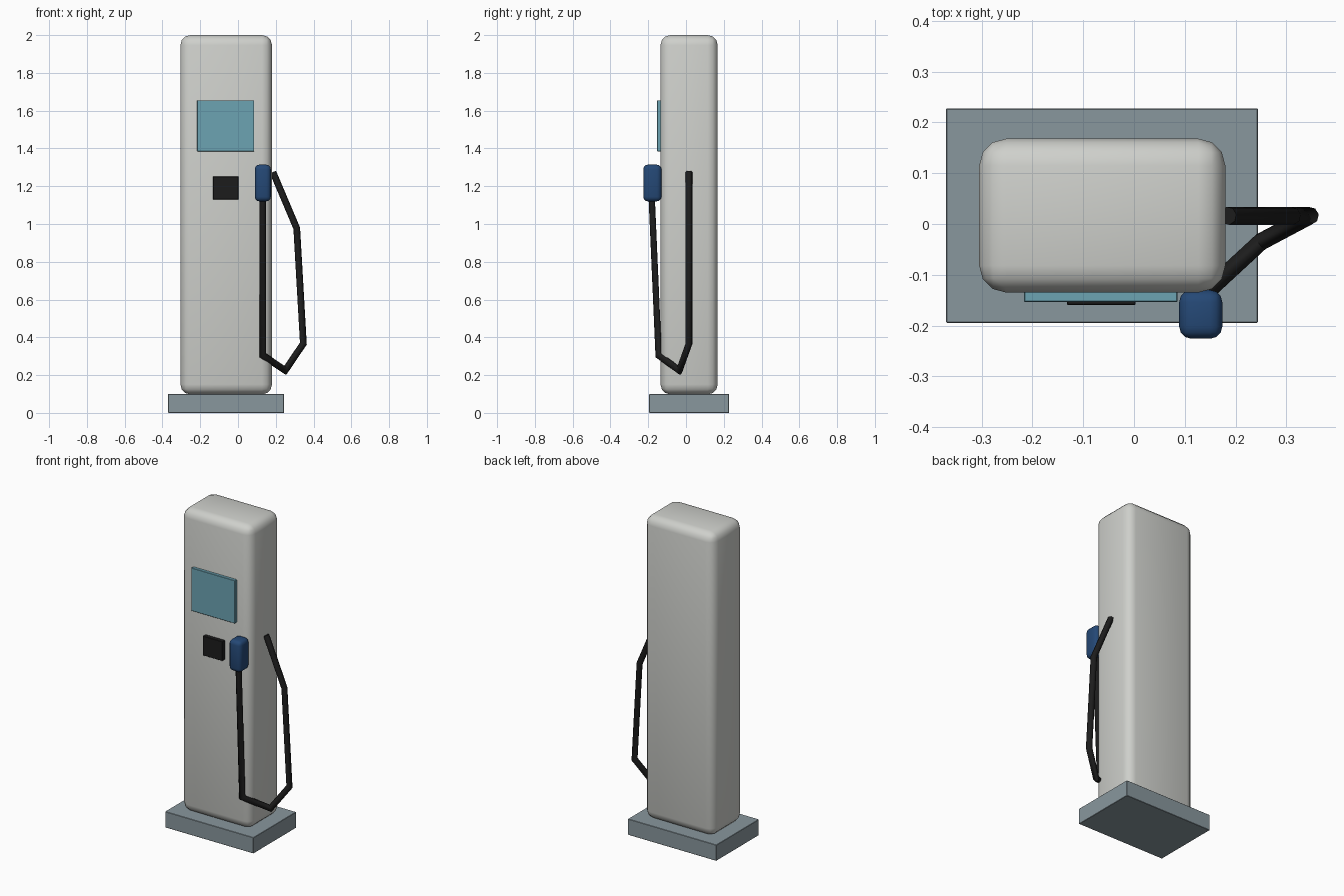
import bpy, bmesh, math
from mathutils import Vector

if "Cube" in bpy.data.objects:
    bpy.data.objects.remove(bpy.data.objects["Cube"])


def material(name, rgb):
    m = bpy.data.materials.new(name)
    m.diffuse_color = (*rgb, 1)
    m.use_nodes = True
    m.node_tree.nodes["Principled BSDF"].inputs["Base Color"].default_value = m.diffuse_color
    return m


WHITE = material("warm white", (0.62, 0.63, 0.60))
GREY = material("slate grey", (0.25, 0.31, 0.34))
TEAL = material("screen teal", (0.15, 0.37, 0.45))
BLUE = material("navy blue", (0.018, 0.065, 0.18))
BLACK = material("black", (0.012, 0.012, 0.012))


def finish(name, bm, mat, angle):
    mesh = bpy.data.meshes.new(name)
    bm.to_mesh(mesh)
    bm.free()
    mesh.materials.append(mat)
    ob = bpy.data.objects.new(name, mesh)
    bpy.context.collection.objects.link(ob)
    bpy.ops.object.select_all(action='DESELECT')
    ob.select_set(True)
    bpy.context.view_layer.objects.active = ob
    if angle:
        bpy.ops.object.shade_smooth_by_angle(angle=math.radians(angle))
    return ob


def box(name, lo, hi, mat, bevel=0, segments=1):
    """Box between two corners, with optionally rounded edges."""
    lo, hi = Vector(lo), Vector(hi)
    bm = bmesh.new()
    bmesh.ops.create_cube(bm, size=1)
    for v in bm.verts:
        v.co = (lo + hi) / 2 + v.co * (hi - lo)
    if bevel:
        bmesh.ops.bevel(bm, geom=bm.edges[:], offset=bevel, segments=segments,
                        profile=0.5, affect='EDGES')
    return finish(name, bm, mat, 50 if segments > 1 else 0)


def tube(name, points, radius, mat, sides=8):
    """Mitred tube along a polyline."""
    pts = [Vector(p) for p in points]
    dirs = [(b - a).normalized() for a, b in zip(pts, pts[1:])]
    bm = bmesh.new()
    side = Vector((1, 0, 0))
    side = (side - dirs[0] * side.dot(dirs[0])).normalized()
    other = dirs[0].cross(side)
    ring = [pts[0] + radius * (side * math.cos(t) + other * math.sin(t))
            for t in (2 * math.pi * (i + 0.5) / sides for i in range(sides))]
    rings = [[bm.verts.new(p) for p in ring]]
    for i, d in enumerate(dirs):
        # slide the ring along the segment onto the next joint plane
        n = (d + dirs[i + 1]).normalized() if i + 1 < len(dirs) else d
        ring = [p + d * ((pts[i + 1] - p).dot(n) / d.dot(n)) for p in ring]
        rings.append([bm.verts.new(p) for p in ring])
    for a, b in zip(rings, rings[1:]):
        for i in range(sides):
            j = (i + 1) % sides
            bm.faces.new((a[i], a[j], b[j], b[i]))
    bm.faces.new(rings[0][::-1])
    bm.faces.new(rings[-1])
    bmesh.ops.recalc_face_normals(bm, faces=bm.faces[:])
    return finish(name, bm, mat, 50)


# Plinth and cabinet
box("base_plinth", (-0.37, -0.195, 0), (0.244, 0.228, 0.1), GREY, 0.002)
box("cabinet", (-0.305, -0.135, 0.098), (0.18, 0.168, 2.0), WHITE, 0.053, 3)

# Front panel fittings
box("display_screen", (-0.217, -0.154, 1.385), (0.086, -0.125, 1.655), TEAL, 0.002)
box("card_reader", (-0.132, -0.16, 1.13), (0.003, -0.125, 1.252), BLACK, 0.002)
box("plug_handle", (0.089, -0.226, 1.12), (0.174, -0.13, 1.314), BLUE, 0.024, 3)

# Cable hanging from the plug and looping back to the cabinet side
tube("charging_cable",
     [(0.131, -0.182, 1.15), (0.131, -0.145, 0.305), (0.25, -0.035, 0.225),
      (0.346, 0.016, 0.367), (0.311, 0.016, 0.977), (0.185, 0.016, 1.275)],
     0.018, BLACK)
